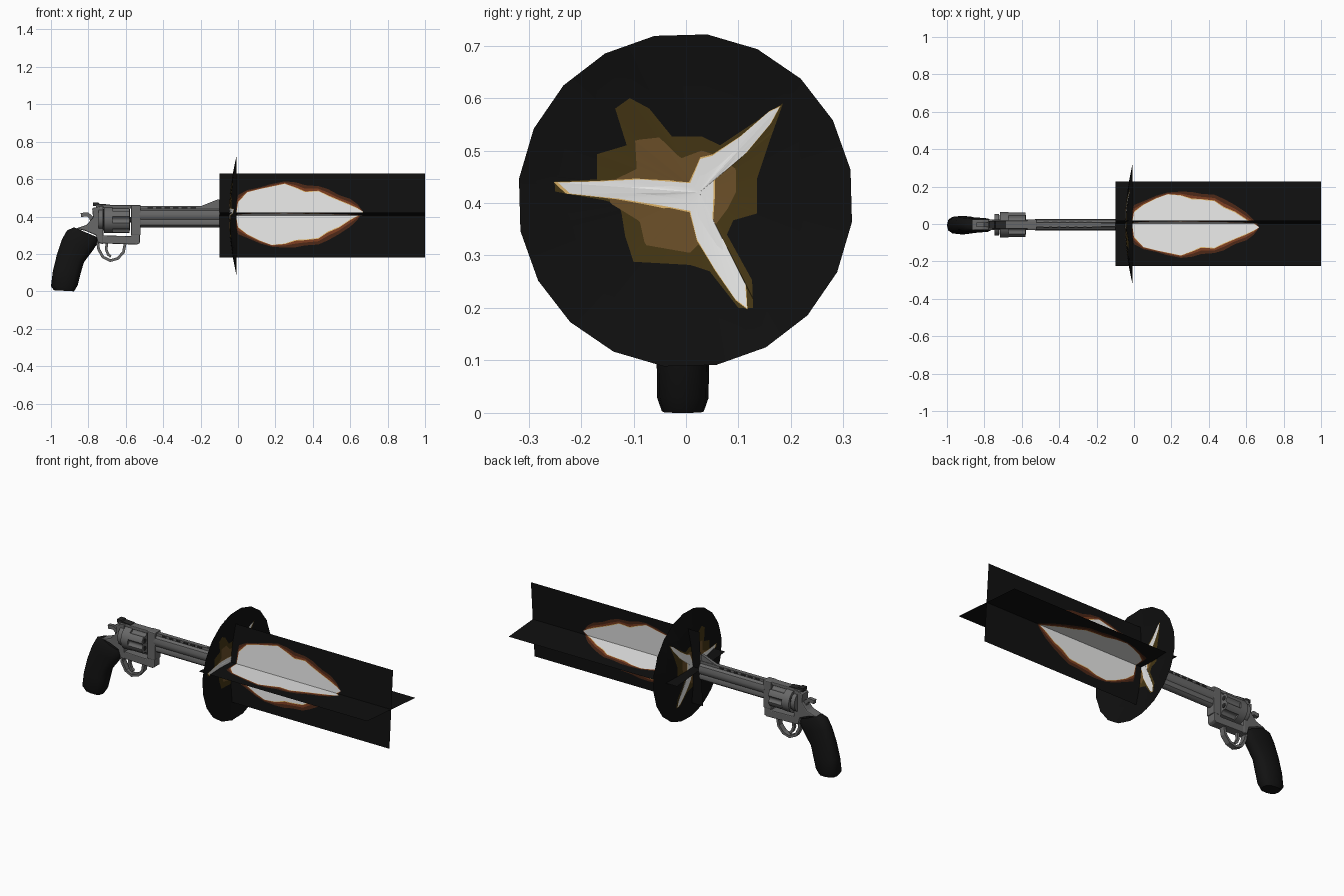
import bpy, bmesh, math
from mathutils import Matrix

if "Cube" in bpy.data.objects:
    bpy.data.objects.remove(bpy.data.objects["Cube"])

GY = -0.004            # centre plane of the revolver
CY, CZ = 0.002, 0.405  # axis of the flash cards and disc


def mat(name, r, g, b):
    m = bpy.data.materials.new(name)
    m.diffuse_color = (r, g, b, 1)
    m.use_nodes = True
    m.node_tree.nodes["Principled BSDF"].inputs["Base Color"].default_value = m.diffuse_color
    return m


steel = mat("grey steel", 0.14, 0.14, 0.14)
dark = mat("dark steel", 0.02, 0.02, 0.02)
rubber = mat("black rubber", 0.006, 0.006, 0.006)
black = mat("flash black", 0.005, 0.005, 0.005)
white = mat("flash white", 0.95, 0.95, 0.94)
tan = mat("flash tan", 0.75, 0.47, 0.15)
red = mat("flash red brown", 0.2, 0.046, 0.014)
deep = mat("flash dark brown", 0.07, 0.02, 0.008)
brown = mat("flash mid brown", 0.15, 0.08, 0.022)
olive = mat("flash olive", 0.061, 0.038, 0.007)


def obj(name, verts, faces, mats, idx=None, smooth=0, fix=True):
    me = bpy.data.meshes.new(name)
    me.from_pydata(verts, [], faces)
    for m in mats:
        me.materials.append(m)
    if idx:
        for p, i in zip(me.polygons, idx):
            p.material_index = i
    if fix:
        bm = bmesh.new()
        bm.from_mesh(me)
        bmesh.ops.recalc_face_normals(bm, faces=bm.faces)
        bm.to_mesh(me)
        bm.free()
    o = bpy.data.objects.new(name, me)
    bpy.context.collection.objects.link(o)
    if smooth:
        bpy.ops.object.select_all(action='DESELECT')
        o.select_set(True)
        bpy.context.view_layer.objects.active = o
        bpy.ops.object.shade_smooth_by_angle(angle=math.radians(smooth))
    return o


def loft(name, rings, m, smooth=0):
    """Skin closed rings of equal length and cap both ends."""
    n = len(rings[0])
    verts = [v for r in rings for v in r]
    faces = [(k * n + i, k * n + (i + 1) % n, (k + 1) * n + (i + 1) % n, (k + 1) * n + i)
             for k in range(len(rings) - 1) for i in range(n)]
    faces += [tuple(range(n)), tuple(range((len(rings) - 1) * n, len(rings) * n))]
    return obj(name, verts, faces, [m], smooth=smooth)


def prism(name, prof, hw, m, y=GY, bevel=0):
    """Side profile (x, z) given a width in y."""
    o = loft(name, [[(x, y + s * hw, z) for x, z in prof] for s in (-1, 1)], m)
    if bevel:
        b = o.modifiers.new("bevel", 'BEVEL')
        b.width, b.segments, b.limit_method = bevel, 2, 'ANGLE'
    return o


def ribbon(name, path, t, hw, m):
    """Bent strip of thickness t following a side path."""
    up, lo = [], []
    for i, (x, z) in enumerate(path):
        a, b = path[max(i - 1, 0)], path[min(i + 1, len(path) - 1)]
        dx, dz = b[0] - a[0], b[1] - a[1]
        l = math.hypot(dx, dz)
        up.append((x - dz / l * t / 2, z + dx / l * t / 2))
        lo.append((x + dz / l * t / 2, z - dx / l * t / 2))
    return prism(name, up + lo[::-1], hw, m)


def tube(name, x0, x1, z, radius, m, n=24, y=GY, smooth=40):
    """Rod along x; radius may be a function of the angle."""
    rf = radius if callable(radius) else (lambda a: radius)
    return loft(name, [[(x, y + rf(a) * math.cos(a), z + rf(a) * math.sin(a))
                        for a in (2 * math.pi * i / n for i in range(n))] for x in (x0, x1)], m, smooth)


# Grip: (back x, back z, front x, front z, half width)
rings = []
for bx, bz, fx, fz, hw in [(-.984, .006, -.877, 0, .04), (-1, .027, -.858, .03, .049), (-.99, .107, -.84, .10, .05),
                           (-.968, .198, -.824, .155, .046), (-.941, .278, -.775, .22, .042),
                           (-.914, .326, -.749, .262, .04), (-.877, .342, -.754, .29, .03)]:
    ring = []
    for i in range(12):
        a = 2 * math.pi * i / 12
        c, s = (math.copysign(abs(f(a)) ** 0.75, f(a)) for f in (math.cos, math.sin))
        ring.append(((bx + fx) / 2 + (fx - bx) / 2 * c, GY - 0.002 + hw * s, (bz + fz) / 2 + (fz - bz) / 2 * c))
    rings.append(ring)
loft("grip", rings, rubber, 50)

# Frame around the cylinder window
prism("frame_rear", [(-.78, .445), (-.72, .458), (-.72, .25), (-.75, .262), (-.76, .30), (-.82, .325),
                     (-.87, .335), (-.81, .355), (-.775, .395)], .029, steel, bevel=.006)
prism("frame_bottom", [(-.75, .30), (-.57, .295), (-.57, .335), (-.525, .335), (-.525, .258), (-.54, .25),
                       (-.75, .257)], .027, steel, bevel=.005)
prism("frame_front", [(-.572, .30), (-.572, .46), (-.52, .46), (-.52, .30)], .029, steel, bevel=.005)
prism("top_strap", [(-.76, .443), (-.52, .443), (-.52, .461), (-.76, .461)], .022, steel, bevel=.004)
tube("recoil_shield", -.745, -.721, .385, .058, steel)

# Cylinder with flutes and chambers
tube("cylinder_rear", -.716, -.67, .382, .069, steel, 36)
tube("cylinder_fluted", -.67, -.58, .382,
     lambda a: .069 - .013 * max(0, math.cos(6 * a)) ** 0.7, steel, 72)
tube("cylinder_pin", -.73, -.56, .382, .015, dark, 12)
for k in range(6):
    a = math.radians(60 * k + 30)
    tube("chamber", -.718, -.578, .382 + .044 * math.sin(a), .014, dark, 12, GY + .044 * math.cos(a))

# Barrel with rib and underlug, one section pushed along x
half = [(0, .456), (.012, .456), (.012, .441), (.025, .431), (.031, .41), (.027, .39), (.021, .383),
        (.025, .372), (.022, .354), (.011, .344), (0, .342)]
sec = half + [(-y, z) for y, z in half[-2:0:-1]]
loft("barrel", [[(x, GY + y, z) for y, z in sec] for x in (-.53, -.1)], steel, 35)
tube("muzzle_bore", -.102, -.098, .41, .017, dark, 16)
for k in range(6):
    x = -.485 + k * .046
    prism("rib_vent", [(x, .442), (x + .03, .442), (x + .03, .452), (x, .452)], .0135, dark)

# Sights
prism("front_sight", [(-.205, .453), (-.1, .453), (-.1, .492), (-.112, .49)], .009, steel)
prism("rear_sight", [(-.775, .455), (-.685, .455), (-.685, .464), (-.74, .468), (-.745, .474), (-.775, .474)], .02, dark)

# Hammer, trigger and guard
ribbon("hammer", [(-.775, .36), (-.785, .395), (-.805, .412), (-.84, .408)], .022, .011, steel)
ribbon("trigger", [(-.70, .265), (-.705, .225), (-.695, .198), (-.68, .185)], .014, .009, steel)
ribbon("trigger_guard", [(-.752, .27), (-.745, .225), (-.722, .183), (-.683, .164), (-.642, .176), (-.612, .21),
                         (-.603, .26)], .015, .016, steel)

# Flash cards: columns (x, white top, white bottom, glow top, glow bottom)
H = .226
cols = [(-.1, 0, 0, 0, 0), (-.012, 0, 0, .0, 0), (-.01, 0, 0, .06, -.06), (0, .07, -.06, .11, -.1),
        (.05, .125, -.10, .137, -.12),
        (.12, .143, -.135, .152, -.15), (.18, .155, -.157, .17, -.167), (.25, .17, -.15, .184, -.172),
        (.31, .147, -.13, .178, -.17), (.36, .125, -.128, .163, -.16), (.43, .13, -.12, .158, -.155),
        (.48, .105, -.085, .143, -.133), (.54, .08, -.06, .11, -.10), (.60, .055, -.02, .09, -.06),
        (.64, .037, .0, .06, -.02), (.67, .02, .02, .02, .02), (1, .02, .02, .02, .02)]
card_mats = [black, deep, red, tan, white]
band = [0, 1, 2, 3, 4, 3, 2, 1, 0]
for name, turn in (("flash_card_upright", 0), ("flash_card_flat", 90)):
    rot = Matrix.Translation((0, CY, CZ)) @ Matrix.Rotation(math.radians(turn - 4.3), 4, 'X')
    verts, faces, idx = [], [], []
    for x, wu, wl, ou, ol in cols:
        zs = [-H, ol, wl + .5 * (ol - wl), wl + .12 * (ol - wl), wl, wu, wu + .12 * (ou - wu),
              wu + .5 * (ou - wu), ou, H]
        verts += [rot @ Matrix.Translation((x, 0, z)).translation for z in zs]
    for c in range(len(cols) - 1):
        for b in range(9):
            i = c * 10 + b
            faces.append((i, i + 10, i + 11, i + 1))
            idx.append(band[b])
    o = obj(name, verts, faces, card_mats, idx, fix=False)
    bm = bmesh.new()
    bm.from_mesh(o.data)
    bmesh.ops.dissolve_degenerate(bm, dist=1e-5, edges=bm.edges)
    bm.to_mesh(o.data)
    bm.free()

# Flash disc: outlines (y, z) seen from the muzzle end
OY, OZ = .025, .42
star = [(.053, .45), (.113, .494), (.16, .55), (.178, .583), (.157, .573), (.103, .526), (.05, .49), (.027, .484),
        (.008, .438), (-.088, .445), (-.164, .441), (-.244, .439), (-.221, .418), (-.126, .408), (-.04, .394),
        (.008, .385), (.021, .331), (.055, .274), (.094, .217), (.116, .2), (.113, .246), (.084, .303),
        (.05, .36), (.052, .408)]
inner = [(.095, .42), (.095, .465), (.06, .49), (.03, .5), (-.01, .485), (-.05, .525), (-.097, .52), (-.094, .465),
         (-.145, .44), (-.145, .4), (-.088, .365), (-.078, .32), (.008, .305), (.05, .35), (.08, .39)]
outer = [(.135, .38), (.135, .445), (.16, .52), (.185, .59), (.065, .51), (.03, .527), (-.027, .527), (-.07, .58),
         (-.107, .6), (-.135, .58), (-.113, .51), (-.17, .493), (-.17, .445), (-.25, .441), (-.25, .422),
         (-.126, .4), (-.116, .337), (-.1, .288), (.008, .282), (.045, .27), (.1, .2), (.128, .2), (.126, .253),
         (.078, .34), (.09, .367)]
rim = [(-.001 + .32 * math.cos(math.radians(10.6 + 18 * i)), CZ + .319 * math.sin(math.radians(10.6 + 18 * i)))
       for i in range(20)]


def reach(poly, a):
    """Distance from the flash centre to an outline in direction a."""
    dy, dz, best = math.cos(a), math.sin(a), 0
    for (ay, az), (by, bz) in zip(poly, poly[1:] + poly[:1]):
        ay, az, ey, ez = ay - OY, az - OZ, by - ay, bz - az
        den = dy * ez - dz * ey
        if abs(den) > 1e-9:
            r, t = (ay * ez - az * ey) / den, (ay * dz - az * dy) / den
            if r > 0 and -1e-6 <= t <= 1 + 1e-6:
                best = max(best, r)
    return best


angles = {round(2 * math.pi * i / 120, 4) for i in range(120)}
angles |= {round(math.atan2(z - OZ, y - OY) % (2 * math.pi), 4) for p in (star, outer, rim) for y, z in p}
angles = sorted(angles)
verts, faces, idx = [], [], []
for a in angles:
    w = reach(star, a)
    t = w + (.008 if math.cos(a) < -.9 else .003)
    m = max(t, reach(inner, a))
    e = max(m, reach(outer, a))
    f = reach(rim, a)
    for r in (0, w * .5, w, t, m, e, (e + f) / 2, f):
        y, z = OY + r * math.cos(a), OZ + r * math.sin(a)
        d = math.hypot(y, z - CZ) / .32
        verts.append((-.047 + .039 * d * d, y, z))
n = len(angles)
for i in range(n):
    p, q = i * 8, (i + 1) % n * 8
    for b, m in enumerate((0, 0, 1, 2, 3, 4, 4)):
        faces.append((p + b, p + b + 1, q + b + 1, q + b))
        idx.append(m)
disc = obj("flash_disc", verts, faces, [white, tan, brown, olive, black], idx, fix=False)
bm = bmesh.new()
bm.from_mesh(disc.data)
bmesh.ops.remove_doubles(bm, verts=bm.verts, dist=1e-5)
bm.to_mesh(disc.data)
bm.free()
